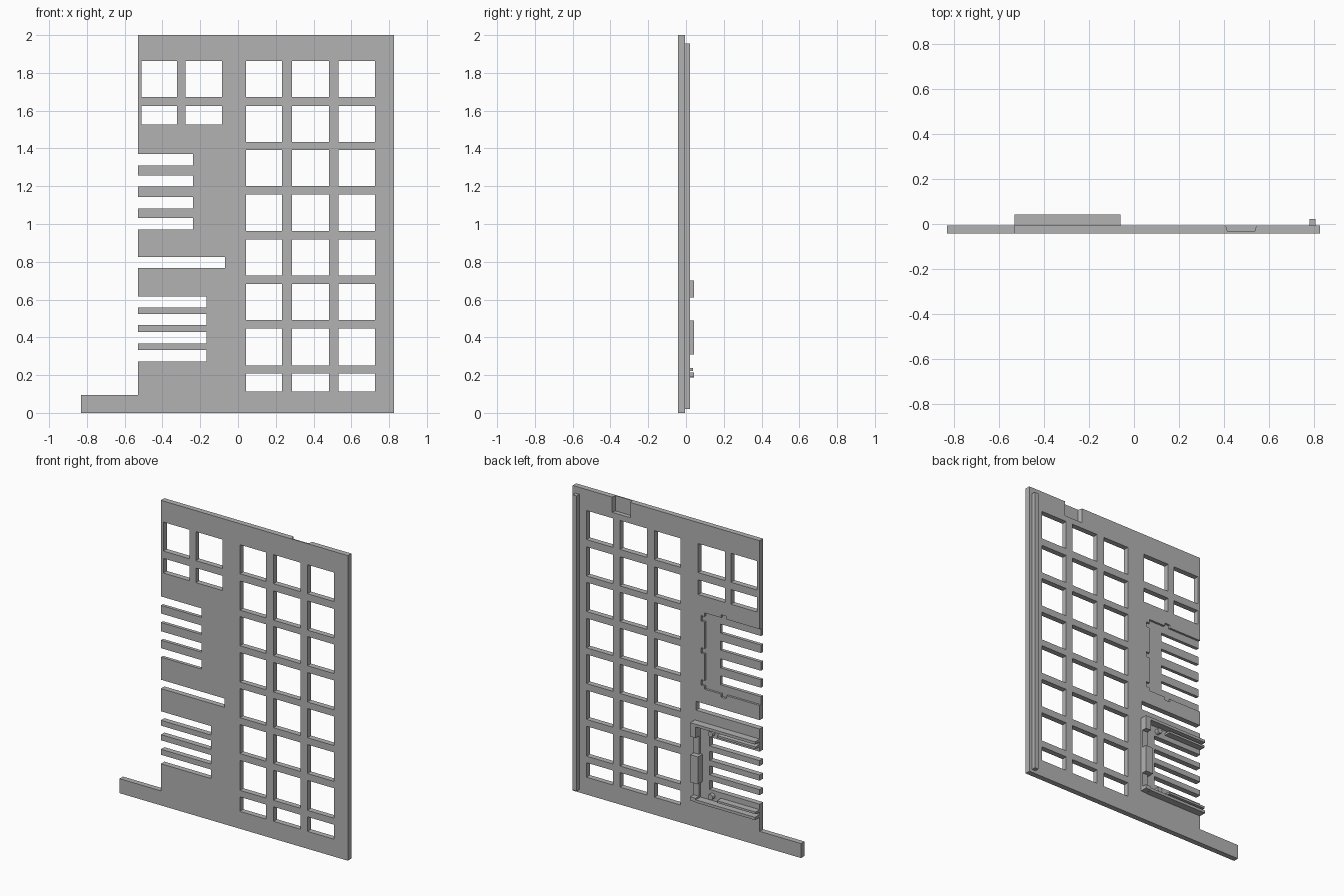
import bpy, bmesh
from mathutils import Vector

if "Cube" in bpy.data.objects:
    bpy.data.objects.remove(bpy.data.objects["Cube"], do_unlink=True)

grey = bpy.data.materials.new("plain grey")
grey.use_nodes = True
grey.diffuse_color = (0.45, 0.45, 0.45, 1)
grey.node_tree.nodes["Principled BSDF"].inputs["Base Color"].default_value = grey.diffuse_color

FRONT, BACK, TALL = -0.042, -0.006, 0.042
EDGE = -0.53


def finish(name, bm):
    bmesh.ops.recalc_face_normals(bm, faces=bm.faces)
    mesh = bpy.data.meshes.new(name)
    bm.to_mesh(mesh)
    bm.free()
    mesh.materials.append(grey)
    obj = bpy.data.objects.new(name, mesh)
    bpy.context.collection.objects.link(obj)
    return obj


def boxes(name, items, y0, y1):
    """One object from x0, x1, z0, z1 rectangles, each with an optional own depth."""
    bm = bmesh.new()
    for x0, x1, z0, z1, *top in items:
        end = top[0] if top else y1
        verts = bmesh.ops.create_cube(bm, size=1)["verts"]
        for v in verts:
            v.co = Vector((x0 if v.co.x < 0 else x1,
                           y0 if v.co.y < 0 else end,
                           z0 if v.co.z < 0 else z1))
    return finish(name, bm)


def prism(name, outline, offset):
    bm = bmesh.new()
    face = bm.faces.new([bm.verts.new(p) for p in outline])
    out = bmesh.ops.extrude_face_region(bm, geom=[face])["geom"]
    bmesh.ops.translate(bm, vec=offset, verts=[g for g in out if isinstance(g, bmesh.types.BMVert)])
    return finish(name, bm)


def cut(target, cutter):
    mod = target.modifiers.new("cut", "BOOLEAN")
    mod.operation, mod.solver, mod.object = "DIFFERENCE", "EXACT", cutter
    mod.use_self = True
    cutter.hide_render = True
    graph = bpy.context.evaluated_depsgraph_get()
    mesh = bpy.data.meshes.new_from_object(target.evaluated_get(graph))
    target.modifiers.clear()
    target.data = mesh
    bpy.data.objects.remove(cutter, do_unlink=True)


# Panel with a foot at its lower corner
outline = [(-0.83, 0), (0.826, 0), (0.826, 2), (EDGE, 2), (EDGE, 0.095), (-0.83, 0.095)]
panel = prism("panel", [(x, FRONT, z) for x, z in outline], (0, BACK - FRONT, 0))

# Window grid, small windows and comb slots
rows = [(1.672, 1.862), (1.433, 1.624), (1.2, 1.391), (0.962, 1.155),
        (0.728, 0.919), (0.493, 0.683), (0.252, 0.448), (0.114, 0.209)]
holes = [(x0, x1, *r) for x0, x1 in [(0.043, 0.234), (0.287, 0.483), (0.533, 0.726)] for r in rows]
holes += [(x0, x1, *r) for x0, x1 in [(-0.512, -0.322), (-0.277, -0.084)]
          for r in [(1.672, 1.862), (1.528, 1.624)]]
holes += [(EDGE - 0.1, -0.237, z, z + 0.059) for z in (1.311, 1.199, 1.083, 0.972)]
holes += [(EDGE - 0.1, -0.168, z, z + 0.059) for z in (0.558, 0.464, 0.368, 0.273)]
holes.append((EDGE - 0.1, -0.068, 0.766, 0.824))
cut(panel, boxes("hole_cutter", holes, -0.1, 0.1))

# Shallow recess with small tabs around the upper comb
recess = [(EDGE - 0.1, -0.13, 0.92, 1.42)]
recess += [(-0.2, -0.105, z, z + 0.035) for z in (0.94, 1.15, 1.36)]
recess += [(-0.29, -0.25, 0.9, 1.0), (-0.29, -0.25, 1.35, 1.44)]
cut(panel, boxes("recess_cutter", recess, BACK - 0.014, 0.1))

# Tapered notch in the back of the top edge
notch = [(0.415, -0.034), (0.535, -0.034), (0.547, 0.01), (0.403, 0.01)]
cut(panel, prism("notch_cutter", [(x, y, 1.9) for x, y in notch], (0, 0, 0.2)))

# Long rib on the back
boxes("back_rib", [(0.778, 0.806, 0.02, 1.955)], BACK - 0.004, 0.022)

# Bracket around the lower comb: upright wall with gaps, arms and guide ribs
boxes("bracket_wall", [(-0.1, -0.06, 0.61, 0.7), (-0.115, -0.06, 0.31, 0.49),
                       (-0.1, -0.06, 0.19, 0.215),
                       (-0.1, -0.06, 0.49, 0.61, 0.008), (-0.1, -0.06, 0.215, 0.31, 0.008)],
      BACK - 0.004, TALL)
for side, sign, z in (("upper", -1, 0.7), ("lower", 1, 0.187)):
    def band(a, b):
        return tuple(sorted((z + sign * a, z + sign * b)))
    boxes(side + "_arm", [(EDGE, -0.1, *band(0, 0.018))], BACK - 0.004, TALL)
    boxes(side + "_guide_rib", [(EDGE, -0.25, *band(0.036, 0.05))], BACK - 0.004, TALL - 0.006)
    bm = bmesh.new()
    bmesh.ops.create_cone(bm, cap_ends=True, segments=16, radius1=0.018, radius2=0.018, depth=0.03)
    for v in bm.verts:
        v.co = Vector((v.co.x - 0.19, v.co.z + 0.005, v.co.y + z + sign * 0.05))
    finish(side + "_post", bm)
